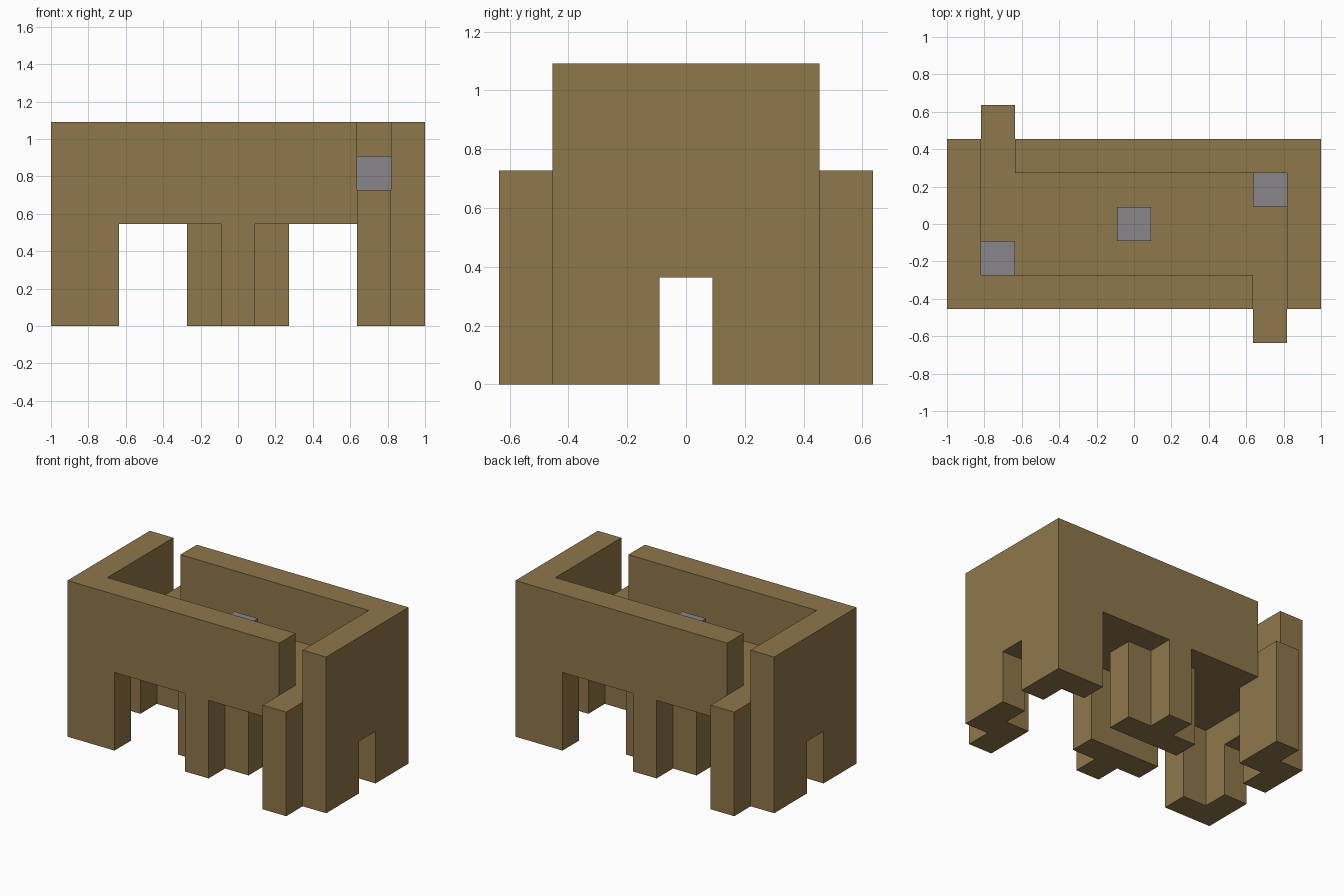
import bpy
import bmesh

# Everything sits on a grid of square modules
U = 2 / 11

old = bpy.data.objects.get("Cube")
if old:
    bpy.data.objects.remove(old, do_unlink=True)


def make_material(name, colour):
    mat = bpy.data.materials.new(name)
    mat.use_nodes = True
    mat.diffuse_color = (*colour, 1)
    mat.node_tree.nodes["Principled BSDF"].inputs["Base Color"].default_value = (*colour, 1)
    return mat


wood = make_material("warm_wood", (0.275, 0.184, 0.069))
stone = make_material("grey_stone", (0.246, 0.238, 0.25))


def prism(name, outline, bottom, top, mat, sx=1, sy=1):
    """Extrude a plan outline (in modules) between two heights, optionally mirrored."""
    bm = bmesh.new()
    base = bm.faces.new([bm.verts.new((x * sx * U, y * sy * U, bottom * U)) for x, y in outline])
    grown = bmesh.ops.extrude_face_region(bm, geom=[base], use_keep_orig=True)["geom"]
    risen = [v for v in grown if isinstance(v, bmesh.types.BMVert)]
    bmesh.ops.translate(bm, verts=risen, vec=(0, 0, (top - bottom) * U))
    bmesh.ops.recalc_face_normals(bm, faces=bm.faces)
    mesh = bpy.data.meshes.new(name)
    bm.to_mesh(mesh)
    bm.free()
    mesh.materials.append(mat)
    obj = bpy.data.objects.new(name, mesh)
    bpy.context.collection.objects.link(obj)
    return obj


def rect(x0, x1, y0, y1):
    return [(x0, y0), (x1, y0), (x1, y1), (x0, y1)]


# Plan outlines
corner = [(5.5, 2.5), (3.5, 2.5), (3.5, 1.5), (4.5, 1.5), (4.5, 0.5), (5.5, 0.5)]
tee = [(-0.5, 2.5), (-0.5, 1.5), (-1.5, 1.5), (-1.5, 0.5),
       (1.5, 0.5), (1.5, 1.5), (0.5, 1.5), (0.5, 2.5)]
wall = [(-5.5, -2.5), (3.5, -2.5), (3.5, -1.5), (-4.5, -1.5), (-4.5, 2.5), (-5.5, 2.5)]
half_floor = [(-5.5, -2.5), (3.5, -2.5), (3.5, -3.5), (4.5, -3.5), (4.5, -2.5), (5.5, -2.5)]

# L-shaped corner legs
for end, sy in (("front", -1), ("back", 1)):
    for side, sx in (("left", 1), ("right", -1)):
        prism(f"{end}_{side}_leg", corner, 0, 3, wood, sx, sy)
    # T-shaped middle pillars
    prism(f"{end}_pillar", tee, 0, 3, wood, 1, sy)

# Floor slab with a doorstep at opposite corners
prism("floor", half_floor + [(-x, -y) for x, y in half_floor], 3, 4, wood)

# Half-turned pairs: walls, doorstep posts and the lintels over the side arches
for s, end, side in ((1, "front", "left"), (-1, "back", "right")):
    prism(f"{end}_wall", wall, 4, 6, wood, s, s)
    prism(f"{end}_step_post", rect(3.5, 4.5, -3.5, -2.5), 0, 3, wood, s, s)
    prism(f"{side}_arch_lintel", rect(4.5, 5.5, -0.5, 0.5), 2, 3, wood, s, s)

# Stone blocks standing on the floor
for name, x, y in (("left_block", 4, 1), ("centre_block", 0, 0), ("right_block", -4, -1)):
    prism(name, rect(x - 0.5, x + 0.5, y - 0.5, y + 0.5), 4, 5, stone)
